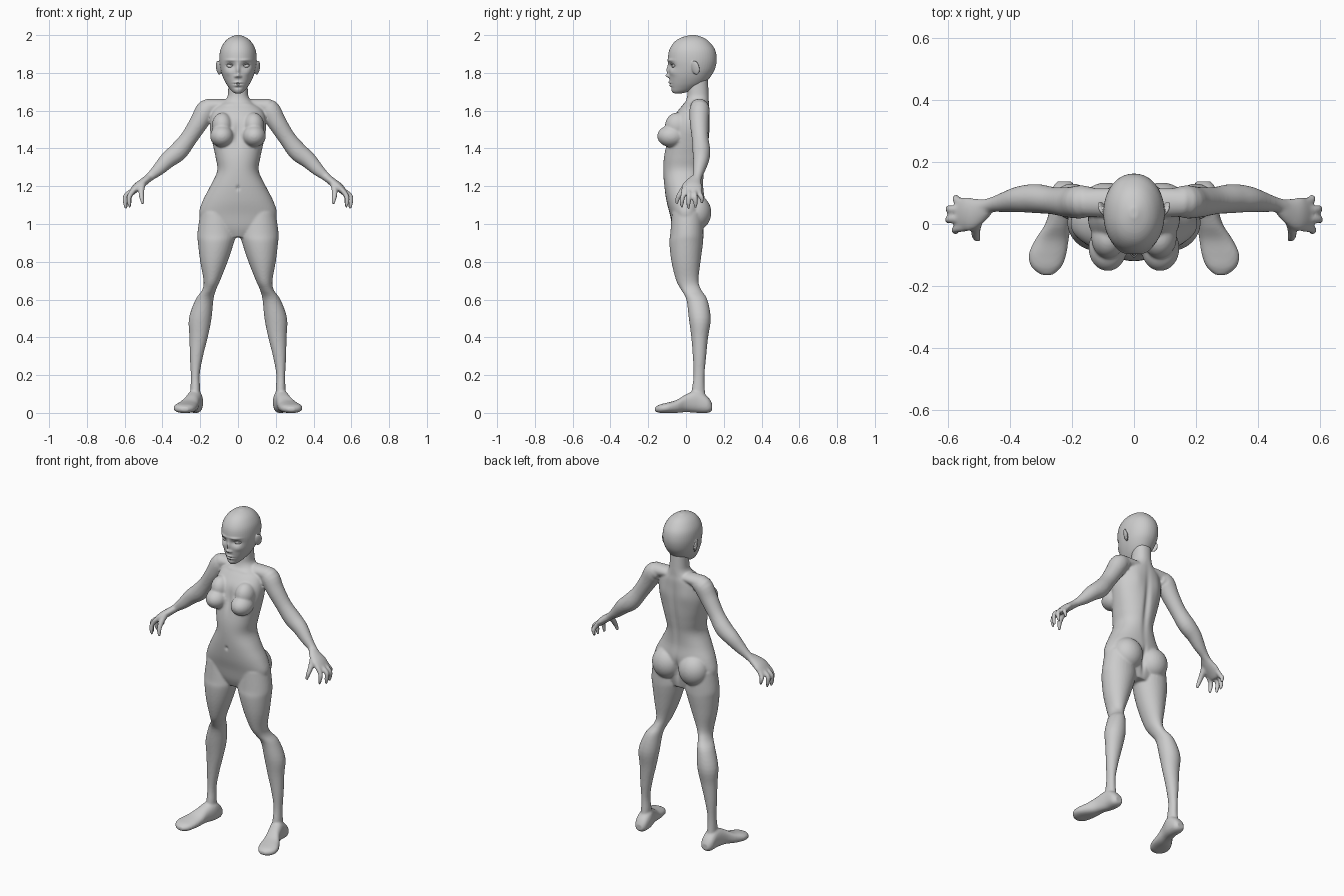
import bpy, bmesh
from math import sin, cos, pi, exp, copysign
from mathutils import Vector, Matrix, Euler

X, Y, Z = Vector((1, 0, 0)), Vector((0, 1, 0)), Vector((0, 0, 1))


def spline(rows, steps=4):
    """Catmull-Rom interpolation of whole rows of numbers."""
    rows = [Vector(r) for r in rows]
    out = []
    for i in range(len(rows) - 1):
        p0, p1, p2, p3 = rows[max(i - 1, 0)], rows[i], rows[i + 1], rows[min(i + 2, len(rows) - 1)]
        for k in range(steps):
            t = k / steps
            out.append(0.5 * (2 * p1 + (p2 - p0) * t + (2 * p0 - 5 * p1 + 4 * p2 - p3) * t * t
                              + (3 * p1 - p0 - 3 * p2 + p3) * t ** 3))
    return out + [rows[-1]]


def loft(bm, rows, frame=None, power=2.0, sides=32):
    """Closed tube through rows (x, y, z, radius_u, radius_v); without a frame it follows its path."""
    rows = spline(rows)
    loops = []
    for i, r in enumerate(rows):
        if frame:
            u, v = frame
        else:
            t = (Vector(rows[min(i + 1, len(rows) - 1)][:3]) - Vector(rows[max(i - 1, 0)][:3])).normalized()
            u = (Y - t * t.dot(Y)).normalized()
            v = t.cross(u)
        loop = []
        for k in range(sides):
            c, s = cos(2 * pi * k / sides), sin(2 * pi * k / sides)
            c, s = (copysign(abs(q) ** (2 / power), q) for q in (c, s))
            loop.append(bm.verts.new(Vector(r[:3]) + u * (r[3] * c) + v * (r[4] * s)))
        loops.append(loop)
    for a, b in zip(loops, loops[1:]):
        for k in range(sides):
            j = (k + 1) % sides
            bm.faces.new((a[k], a[j], b[j], b[k]))
    bm.faces.new(loops[0][::-1])
    bm.faces.new(loops[-1])


def stack(rows):
    """(z, half width, front y, back y) to centred loft rows."""
    return [(0, (f + b) / 2, z, w, (b - f) / 2) for z, w, f, b in rows]


def limb(rows):
    """(z, inner x, outer x, front y, back y) to loft rows."""
    return [((i + o) / 2, (f + b) / 2, z, (o - i) / 2, (b - f) / 2) for z, i, o, f, b in rows]


def flip(rows, s):
    return [(r[0] * s, *r[1:]) for r in rows]


def ball(bm, pos, radii, rot=(0, 0, 0)):
    m = Matrix.Translation(pos) @ Euler(rot).to_matrix().to_4x4() @ Matrix.Diagonal((*radii, 1))
    bmesh.ops.create_uvsphere(bm, u_segments=32, v_segments=20, radius=1, matrix=m)


def finish(bm, name, voxel=0, smooth=0):
    bmesh.ops.recalc_face_normals(bm, faces=bm.faces)
    me = bpy.data.meshes.new(name)
    bm.to_mesh(me)
    bm.free()
    ob = bpy.data.objects.new(name, me)
    bpy.context.collection.objects.link(ob)
    bpy.context.view_layer.objects.active = ob
    if voxel:
        mod = ob.modifiers.new("blend", 'REMESH')
        mod.mode, mod.voxel_size = 'VOXEL', voxel
        bpy.ops.object.modifier_apply(modifier="blend")
        mod = ob.modifiers.new("soften", 'SMOOTH')
        mod.factor, mod.iterations = 0.5, smooth
        bpy.ops.object.modifier_apply(modifier="soften")
    for p in ob.data.polygons:
        p.use_smooth = True
    return ob


def sculpt(ob, brushes):
    """Soft pushes along y, mirrored: (x, y, z), (falloff radii), distance."""
    for c, r, d in brushes:
        for s in ((1, -1) if c[0] else (1,)):
            for v in ob.data.vertices:
                q = sum(((v.co[k] - c[k] * (s if k == 0 else 1)) / r[k]) ** 2 for k in range(3))
                if q < 9:
                    v.co.y += d * exp(-q)


# Torso and neck
bm = bmesh.new()
loft(bm, stack([(0.93, .07, -.05, .07), (0.98, .17, -.07, .08), (1.05, .205, -.085, .09), (1.12, .188, -.103, .10),
                (1.20, .147, -.115, .092), (1.28, .11, -.12, .098), (1.35, .118, -.117, .11), (1.42, .133, -.105, .12),
                (1.50, .148, -.088, .125), (1.56, .145, -.07, .125), (1.61, .125, -.035, .125),
                (1.64, .085, -.008, .122), (1.67, .058, .005, .121), (1.71, .052, .008, .119),
                (1.79, .052, .01, .115)]), (X, Y), 2.2, 48)

for s in (1, -1):
    # Shoulder girdle, bust and buttocks
    loft(bm, flip([(.03, .07, 1.628, .045, .03), (.09, .07, 1.63, .045, .032), (.16, .07, 1.618, .047, .045)], s))
    ball(bm, (s * .085, -.078, 1.465), (.062, .074, .058))
    ball(bm, (s * .083, -.045, 1.52), (.055, .066, .07))
    ball(bm, (s * .09, .05, 1.06), (.09, .084, .095))
    # Legs
    loft(bm, flip(limb([(1.06, .03, .20, -.075, .09), (.95, .012, .215, -.083, .092), (.90, .022, .212, -.088, .09),
                        (.80, .055, .20, -.077, .077), (.70, .095, .182, -.052, .066), (.65, .117, .19, -.025, .082),
                        (.60, .13, .225, .002, .113), (.50, .14, .26, .015, .131), (.40, .16, .257, .028, .117),
                        (.30, .185, .255, .036, .107), (.20, .203, .25, .04, .098), (.12, .2, .252, .03, .1),
                        (.05, .205, .255, .02, .11)]), s), (X, Y))
    # Feet
    foot = [(.138, .225, .022, .012, .05), (.115, .226, .038, 0, .085), (.06, .228, .042, 0, .12),
            (.0, .245, .042, .004, .098), (-.05, .265, .054, 0, .068), (-.10, .28, .061, 0, .054),
            (-.14, .283, .048, 0, .044), (-.165, .281, .018, .008, .03)]
    loft(bm, [(s * x, y, (lo + hi) / 2, w, (hi - lo) / 2) for y, x, w, lo, hi in foot], (X, Z), 2.4)
    # Arms
    loft(bm, flip([(.12, .075, 1.61, .04, .04), (.165, .072, 1.605, .053, .055), (.205, .07, 1.54, .05, .05),
                   (.26, .075, 1.455, .044, .045), (.315, .082, 1.385, .047, .05), (.37, .08, 1.34, .042, .044),
                   (.42, .07, 1.29, .032, .034), (.46, .062, 1.255, .024, .024), (.49, .053, 1.23, .026, .021)], s))
    # Palms
    loft(bm, flip([(.465, .06, 1.25, .022, .02), (.50, .042, 1.222, .042, .022), (.535, .032, 1.195, .055, .022),
                   (.565, .031, 1.165, .05, .016), (.572, .031, 1.155, .04, .01)], s))
    # Fingers and thumbs: base y, tip x, y, z
    for by, tx, ty, tz in ((-.01, .577, -.022, 1.087), (.018, .597, .013, 1.08), (.044, .595, .05, 1.085),
                           (.068, .575, .084, 1.108)):
        loft(bm, flip([(.545, by, 1.185, .014, .014), (tx - .003, (by + ty) / 2, 1.15, .0135, .0135),
                       (tx, ty, tz + .03, .012, .012), (tx - .006, ty, tz, .007, .007)], s), None, 2, 12)
    loft(bm, flip([(.505, .012, 1.215, .02, .018), (.512, -.02, 1.175, .016, .016), (.51, -.042, 1.14, .013, .013),
                   (.503, -.05, 1.105, .008, .008)], s), None, 2, 12)

body = finish(bm, "body", .006, 6)
sculpt(body, [((0, .12, 1.38), (.018, .05, .17), -.012),      # spine groove
              ((.075, .12, 1.53), (.04, .05, .06), .006),     # shoulder blades
              ((0, -.12, 1.19), (.009, .03, .012), .008),     # navel
              ((0, -.1, 1.48), (.018, .05, .06), .01),        # between the bust
              ((0, .1, 1.04), (.012, .08, .06), -.015),       # gluteal cleft
              ((.07, -.01, 1.635), (.05, .04, .009), -.006)])  # collarbones

# Head with ears
bm = bmesh.new()
loft(bm, stack([(1.692, .018, -.066, -.02), (1.702, .032, -.075, .02), (1.72, .047, -.08, .06), (1.745, .064, -.085, .10),
                (1.78, .081, -.089, .13), (1.82, .093, -.092, .153), (1.87, .099, -.096, .163),
                (1.92, .094, -.089, .155), (1.96, .074, -.065, .128), (1.985, .047, -.03, .096),
                (2.0, .012, .02, .052)]), (X, Y), 2.1, 48)
for s in (1, -1):
    ball(bm, (s * .103, .05, 1.827), (.009, .024, .038), (.15, s * .2, -s * .45))
head = finish(bm, "head", .0035, 4)
sculpt(head, [((.041, -.08, 1.838), (.026, .05, .016), .015),   # eye sockets
              ((.04, -.09, 1.867), (.028, .05, .007), -.006),   # brows
              ((0, -.09, 1.815), (.010, .05, .028), -.012),     # nose bridge
              ((0, -.09, 1.785), (.011, .05, .009), -.016),     # nose tip
              ((.013, -.09, 1.781), (.008, .05, .007), -.006),  # nostrils
              ((0, -.09, 1.749), (.020, .05, .006), -.009),     # upper lip
              ((0, -.09, 1.734), (.017, .05, .006), -.008),     # lower lip
              ((0, -.09, 1.7415), (.022, .05, .003), .006),     # mouth line
              ((0, -.08, 1.722), (.02, .05, .006), .004),       # below the lip
              ((.055, -.07, 1.80), (.022, .05, .016), -.005)])  # cheekbones

# Eyes with upper lids
for s, side in ((1, "left"), (-1, "right")):
    bm = bmesh.new()
    ball(bm, (s * .042, -.06, 1.836), (.021, .015, .010), (0, -s * .12, s * .3))
    finish(bm, side + "_eye")
    bm = bmesh.new()
    loft(bm, flip([(.02, -.074, 1.836, .003, .002), (.032, -.077, 1.845, .004, .003), (.045, -.075, 1.848, .004, .003),
                   (.064, -.06, 1.841, .003, .002)], s), (Y, Z), 2, 12)
    finish(bm, side + "_upper_eyelid")
